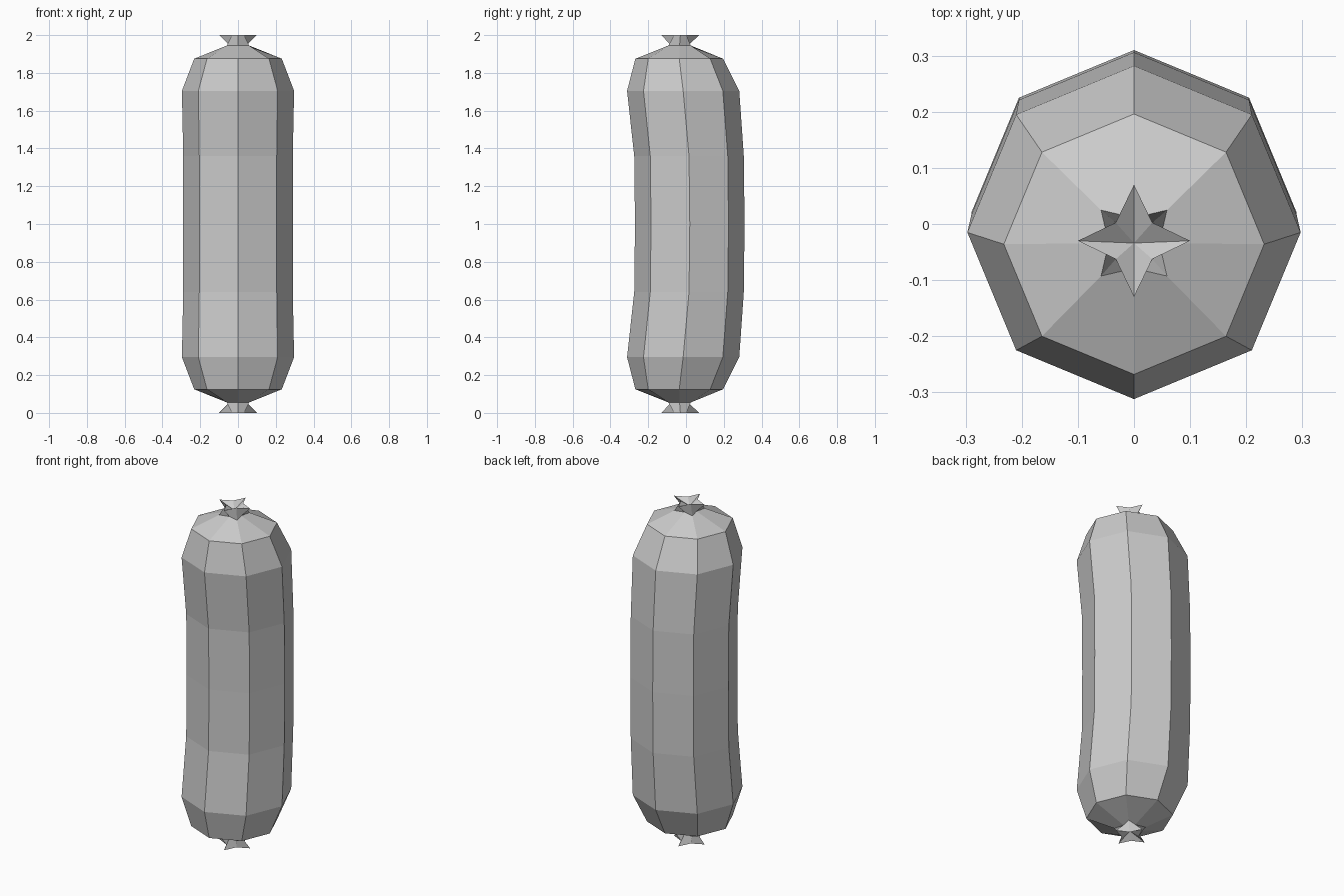
import bpy, bmesh
from math import sin, cos, pi

cube = bpy.data.objects.get("Cube")
if cube:
    bpy.data.objects.remove(cube, do_unlink=True)

casing = bpy.data.materials.new("casing_grey")
casing.use_nodes = True
grey = (0.6, 0.6, 0.6, 1)
casing.diffuse_color = grey
casing.node_tree.nodes["Principled BSDF"].inputs["Base Color"].default_value = grey

SIDES = 8


def ring(bm, z, y, r_axis, r_diag):
    """Eight-sided ring whose odd corners may have another radius."""
    verts = []
    for i in range(SIDES):
        r = r_diag if i % 2 else r_axis
        a = 2 * pi * i / SIDES
        verts.append(bm.verts.new((r * cos(a), y + r * sin(a), z)))
    return verts


def loft(name, rows, tips=()):
    """Skin the rings; tips close the lower and upper ends with a fan."""
    bm = bmesh.new()
    rings = [ring(bm, *row) for row in rows]
    for a, b in zip(rings, rings[1:]):
        for i in range(SIDES):
            j = (i + 1) % SIDES
            bm.faces.new((a[i], a[j], b[j], b[i]))
    for end, tip in zip((rings[0], rings[-1]), tips):
        v = bm.verts.new(tip)
        for i in range(SIDES):
            bm.faces.new((end[i], end[(i + 1) % SIDES], v))
    bmesh.ops.recalc_face_normals(bm, faces=bm.faces)
    mesh = bpy.data.meshes.new(name)
    bm.to_mesh(mesh)
    bm.free()
    mesh.materials.append(casing)
    obj = bpy.data.objects.new(name, mesh)
    bpy.context.collection.objects.link(obj)
    return obj


# Upper half, from the middle to the pinched, star-shaped knot:
# height, y of centre, radius on the axes, radius on the diagonals
upper = [
    (1.0, 0.02, 0.29, 0.29),
    (1.36, 0.016, 0.29, 0.29),
    (1.705, -0.015, 0.297, 0.297),
    (1.875, -0.036, 0.232, 0.232),
    (1.945, -0.034, 0.045, 0.083),
    (2.0, -0.03, 0.1, 0.046),
]

# The lower half mirrors the upper one
lower = [(2 - z, y, ra, rd) for z, y, ra, rd in reversed(upper[1:])]
loft("sausage", lower + upper, tips=((0, -0.034, 0.035), (0, -0.034, 1.965)))
